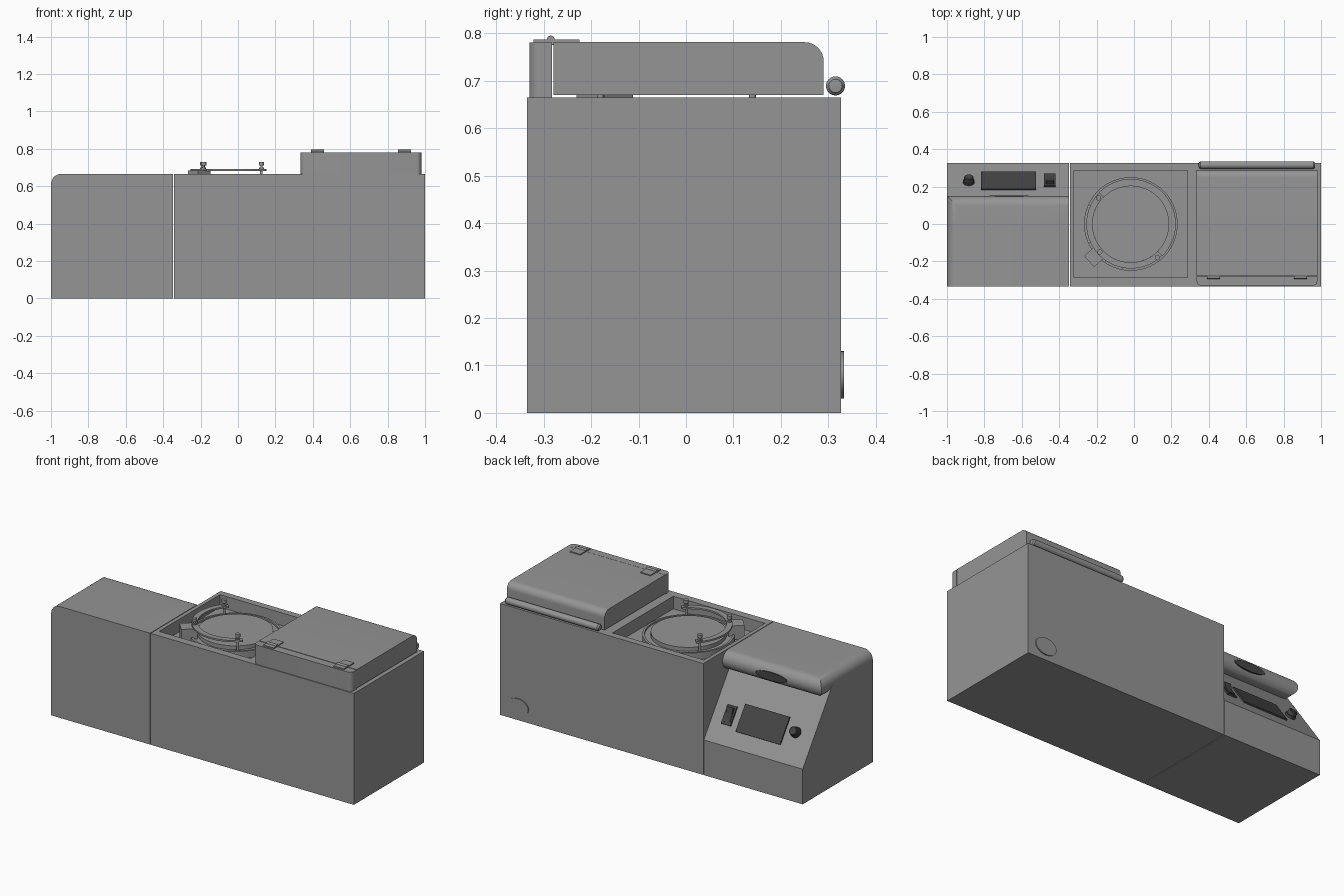
import bpy, bmesh, math
from mathutils import Matrix, Vector

if "Cube" in bpy.data.objects:
    bpy.data.objects.remove(bpy.data.objects["Cube"])


def material(name, v):
    m = bpy.data.materials.new(name)
    m.diffuse_color = (v, v, v, 1)
    m.use_nodes = True
    m.node_tree.nodes["Principled BSDF"].inputs["Base Color"].default_value = m.diffuse_color
    return m


GREY = material("body grey", 0.30)
DARK = material("control dark grey", 0.06)


def finish(name, bm, mat, matrix=None):
    if matrix is not None:
        bm.transform(matrix)
    bmesh.ops.recalc_face_normals(bm, faces=bm.faces)
    me = bpy.data.meshes.new(name)
    bm.to_mesh(me)
    bm.free()
    me.materials.append(mat)
    ob = bpy.data.objects.new(name, me)
    bpy.context.collection.objects.link(ob)
    bpy.ops.object.select_all(action='DESELECT')
    ob.select_set(True)
    bpy.context.view_layer.objects.active = ob
    bpy.ops.object.shade_smooth_by_angle(angle=math.radians(30))
    return ob


def box_bm(lo, hi):
    bm = bmesh.new()
    bmesh.ops.create_cube(bm, size=1)
    for v in bm.verts:
        v.co = Vector([lo[i] if v.co[i] < 0 else hi[i] for i in range(3)])
    return bm


def bevel(bm, test, r, seg=8):
    """Bevel the edges whose two ends both pass one of the tests."""
    es = [e for e in bm.edges if test(e.verts[0].co) and test(e.verts[1].co)]
    bmesh.ops.bevel(bm, geom=es, offset=r, segments=seg, profile=0.5, affect='EDGES')


def box(name, lo, hi, mat, matrix=None):
    return finish(name, box_bm(lo, hi), mat, matrix)


def prism(name, pts, z0, z1, mat, matrix=None):
    """Extrude a closed xy outline from z0 to z1."""
    bm = bmesh.new()
    f = bm.faces.new([bm.verts.new((x, y, z0)) for x, y in pts])
    g = bmesh.ops.extrude_face_region(bm, geom=[f])['geom']
    bmesh.ops.translate(bm, vec=(0, 0, z1 - z0),
                        verts=[v for v in g if isinstance(v, bmesh.types.BMVert)])
    return finish(name, bm, mat, matrix)


def ellipse(a, b, n=40):
    return [(a * math.cos(2 * math.pi * i / n), b * math.sin(2 * math.pi * i / n)) for i in range(n)]


def lathe(name, prof, mat, matrix, n=64):
    """Spin an (r, z) profile that starts and ends on the axis."""
    bm = bmesh.new()
    vs = [bm.verts.new((r, 0, z)) for r, z in prof]
    es = [bm.edges.new(p) for p in zip(vs, vs[1:])]
    bmesh.ops.spin(bm, geom=vs + es, cent=(0, 0, 0), axis=(0, 0, 1),
                   angle=2 * math.pi, steps=n, use_duplicate=False)
    bmesh.ops.remove_doubles(bm, verts=bm.verts, dist=1e-5)
    return finish(name, bm, mat, matrix)


T = Matrix.Translation
YF, YB, TOP, SEAM = -0.335, 0.327, 0.665, -0.345

# Main housing with the square well in its top
bm = box_bm((SEAM + 0.002, YF, 0), (1, YB, TOP))
top = max(bm.faces, key=lambda f: f.calc_center_median().z)
bmesh.ops.inset_individual(bm, faces=[top], thickness=0.02)
for v in top.verts:
    v.co.x = -0.32 if v.co.x < 0.3 else 0.285
    v.co.y = -0.287 if v.co.y < 0 else 0.287
g = bmesh.ops.extrude_face_region(bm, geom=[top])['geom']
bmesh.ops.translate(bm, vec=(0, 0, -0.075), verts=[v for v in g if isinstance(v, bmesh.types.BMVert)])
if top.is_valid:
    bmesh.ops.delete(bm, geom=[top], context='FACES_ONLY')
finish("main_housing", bm, GREY)

# Control housing with sloped panel and rounded outer top edge
bm = bmesh.new()
side = [(YF, 0), (YB, 0), (YB, 0.21), (0.005, TOP), (YF, TOP)]
f = bm.faces.new([bm.verts.new((-1, y, z)) for y, z in side])
g = bmesh.ops.extrude_face_region(bm, geom=[f])['geom']
bmesh.ops.translate(bm, vec=(SEAM + 0.998, 0, 0), verts=[v for v in g if isinstance(v, bmesh.types.BMVert)])
bevel(bm, lambda c: c.x < -0.99 and c.z > 0.66, 0.055)
finish("control_housing", bm, GREY)

# Rounded lip over the control panel
bm = box_bm((-1, 0.0, 0.555), (SEAM - 0.002, 0.15, TOP))
es = [e for e in bm.edges
      if all(v.co.y > 0.14 for v in e.verts) and abs(e.verts[0].co.x - e.verts[1].co.x) > 0.1
      or all(v.co.x < -0.99 for v in e.verts) and abs(e.verts[0].co.y - e.verts[1].co.y) > 0.1]
bmesh.ops.bevel(bm, geom=es, offset=0.054, segments=8, profile=0.5, affect='EDGES')
finish("panel_lip", bm, GREY)

# Oval plates: vent on the lip, badge on the back wall
FACE_BACK = Matrix.Rotation(-math.pi / 2, 4, 'X')
prism("lip_oval_vent", ellipse(0.105, 0.024), -0.02, 0.003, DARK, T((-0.668, 0.15, 0.607)) @ FACE_BACK)
prism("back_oval_plate", ellipse(0.07, 0.05), -0.01, 0.006, GREY, T((0.88, YB, 0.08)) @ FACE_BACK)


# Controls on the slope: local z points out of the panel
def on_slope(x, y):
    return T((x, y, 0.21 + (YB - y) * 1.413)) @ Matrix.Rotation(-math.atan(1.413), 4, 'X')


box("display_screen", (-0.147, -0.08, -0.005), (0.147, 0.08, 0.008), DARK, on_slope(-0.67, 0.2275))
lathe("control_knob", [(0, -0.005), (0.031, -0.005), (0.031, 0.012), (0.027, 0.014), (0.025, 0.034), (0.021, 0.038), (0, 0.038)],
      DARK, on_slope(-0.883, 0.222), 24)
box("switch_frame", (-0.031, -0.056, -0.005), (0.031, 0.056, 0.009), DARK, on_slope(-0.45, 0.23))
prism("switch_rocker", [(-0.042, 0), (0.042, 0), (0.042, 0.013), (0, 0.012), (-0.042, 0.03)], -0.021, 0.021, DARK,
      on_slope(-0.45, 0.23) @ Matrix(((0, 0, 1, 0), (1, 0, 0, 0), (0, 1, 0, 0), (0, 0, 0, 1))))

# Round platform in the well
C = Vector((-0.017, 0, 0))
lathe("platform_disc", [(0, 0.585), (0.25, 0.585), (0.25, 0.632), (0.238, 0.632), (0.238, 0.622),
                        (0.205, 0.622), (0.205, 0.645), (0, 0.645)], GREY, T(C), 72)

# Half ring clamp, its mounting block and three pins
arc = [math.radians(135 + 180 * i / 40) for i in range(41)]
ring = [(0.238 * math.cos(a), 0.238 * math.sin(a)) for a in arc]
ring += [(0.205 * math.cos(a), 0.205 * math.sin(a)) for a in reversed(arc)]
prism("clamp_ring", ring, 0.682, 0.692, GREY, T(C))
box("clamp_block", (0.212, -0.04, 0.6), (0.3, 0.04, 0.683), GREY, T(C) @ Matrix.Rotation(math.radians(222), 4, 'Z'))
for i, (x, y) in enumerate([(-0.19, 0.14), (-0.183, -0.15), (0.125, -0.18)]):
    lathe(f"clamp_pin_{i + 1}", [(0, 0.61), (0.015, 0.61), (0.015, 0.628), (0.007, 0.628), (0.007, 0.692), (0.013, 0.692), (0.013, 0.699),
                                 (0.006, 0.699), (0.006, 0.71), (0.014, 0.71), (0.014, 0.729), (0, 0.729)],
          GREY, T((x, y, 0)), 20)

# Lid with rounded back edge, and the hinge block in front of it
LX0, LX1 = 0.335, 0.98
bm = box_bm((LX0, -0.279, 0.67), (LX1, 0.29, 0.781))
bevel(bm, lambda c: c.y > 0.28 and c.z > 0.78, 0.04)
finish("lid", bm, GREY)
bm = box_bm((LX0, -0.33, 0.66), (LX1, -0.282, 0.78))
es = [e for e in bm.edges if all(v.co.y < -0.32 for v in e.verts) and abs(e.verts[0].co.z - e.verts[1].co.z) > 0.05]
bmesh.ops.bevel(bm, geom=es, offset=0.025, segments=6, profile=0.5, affect='EDGES')
finish("hinge_block", bm, GREY)

# Hinges: two leaves and a knuckle each
ALONG_X = Matrix.Rotation(math.pi / 2, 4, 'Y')
for side_name, x in (("left", 0.425), ("right", 0.89)):
    box(f"hinge_leaf_front_{side_name}", (x - 0.034, -0.321, 0.775), (x + 0.034, -0.287, 0.787), GREY)
    box(f"hinge_leaf_lid_{side_name}", (x - 0.034, -0.283, 0.775), (x + 0.034, -0.224, 0.787), GREY)
    lathe(f"hinge_knuckle_{side_name}", [(0, -0.034), (0.008, -0.034), (0.008, 0.034), (0, 0.034)],
          GREY, T((x, -0.285, 0.787)) @ ALONG_X, 16)

# Lid handle bar with rounded ends
lathe("lid_handle", [(0, -0.312), (0.014, -0.31), (0.02, -0.302), (0.02, 0.302), (0.014, 0.31), (0, 0.312)],
      GREY, T((0.657, 0.315, 0.689)) @ ALONG_X, 32)
